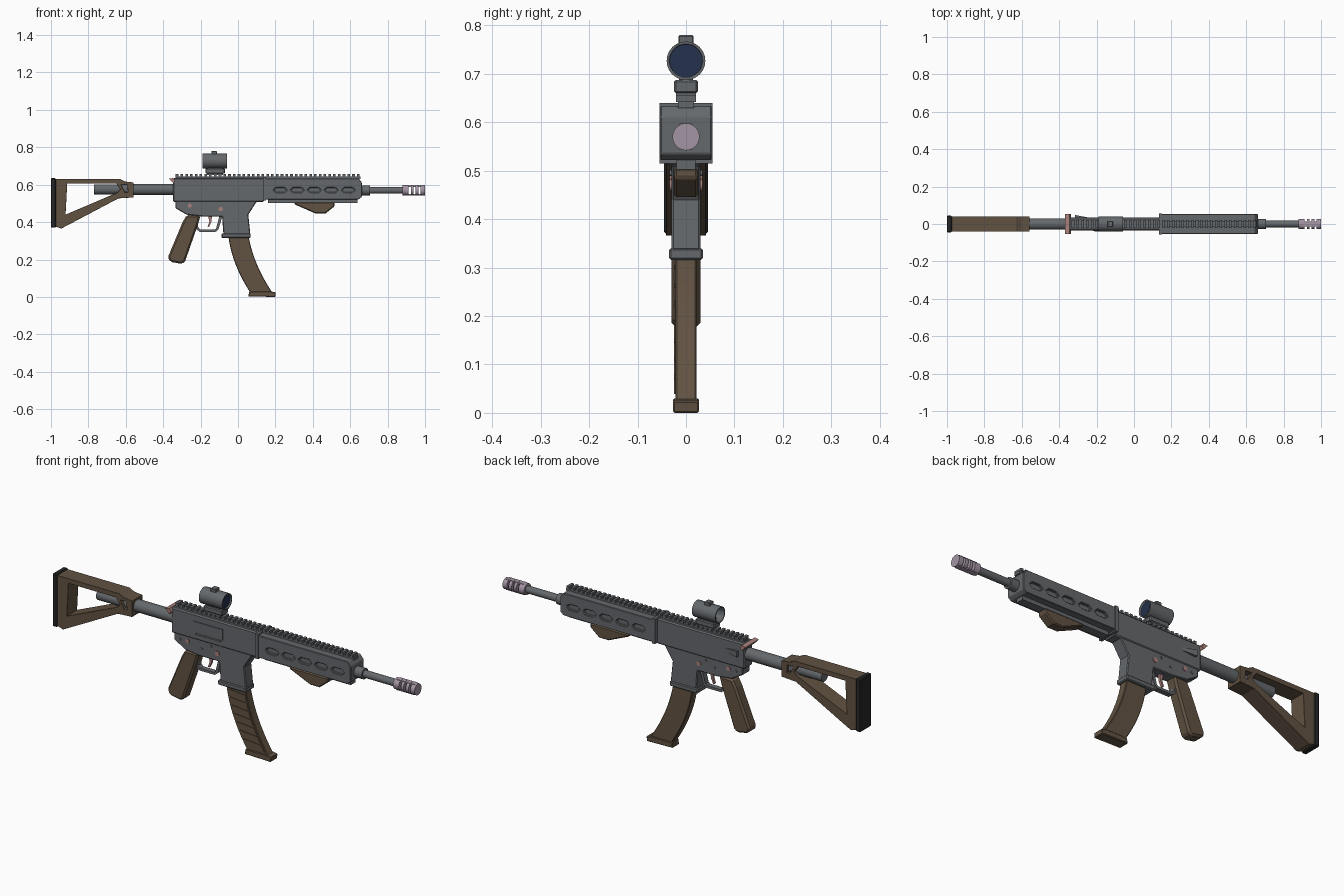
import bpy, bmesh, math
from mathutils import Vector, Matrix

cube = bpy.data.objects.get("Cube")
if cube:
    bpy.data.objects.remove(cube, do_unlink=True)


def material(name, rgb):
    m = bpy.data.materials.new(name)
    m.use_nodes = True
    m.diffuse_color = (*rgb, 1)
    m.node_tree.nodes["Principled BSDF"].inputs["Base Color"].default_value = (*rgb, 1)
    return m


GREY = material("gunmetal grey", (.13, .14, .15))
BROWN = material("brown polymer", (.12, .085, .055))
STEEL = material("pale mauve steel", (.37, .30, .37))
PINK = material("dusty pink", (.40, .22, .20))
BLACK = material("black rubber", (.02, .02, .02))
LENS = material("dark blue glass", (.018, .032, .075))


def finish(name, bm, mat, bevel=0, smooth=False):
    bmesh.ops.recalc_face_normals(bm, faces=bm.faces)
    me = bpy.data.meshes.new(name)
    bm.to_mesh(me)
    bm.free()
    ob = bpy.data.objects.new(name, me)
    bpy.context.collection.objects.link(ob)
    me.materials.append(mat)
    bpy.ops.object.select_all(action='DESELECT')
    bpy.context.view_layer.objects.active = ob
    ob.select_set(True)
    if bevel:
        b = ob.modifiers.new("bevel", 'BEVEL')
        b.width, b.segments, b.limit_method = bevel, 1, 'ANGLE'
        b.angle_limit = math.radians(40)
    if smooth:
        bpy.ops.object.shade_smooth_by_angle(angle=math.radians(35))
    return ob


def add_prism(bm, pts, hw, y=0):
    """Extrude an x-z outline sideways by half width hw about y."""
    face = bm.faces.new([bm.verts.new((x, y - hw, z)) for x, z in pts])
    ext = bmesh.ops.extrude_face_region(bm, geom=[face])
    bmesh.ops.translate(bm, vec=(0, 2 * hw, 0),
                        verts=[v for v in ext["geom"] if isinstance(v, bmesh.types.BMVert)])


def prisms(name, outlines, hw, mat, y=0, bevel=0):
    bm = bmesh.new()
    for pts in outlines:
        add_prism(bm, pts, hw, y)
    return finish(name, bm, mat, bevel)


def rect(x0, x1, z0, z1):
    return [(x0, z0), (x1, z0), (x1, z1), (x0, z1)]


def box(name, x0, x1, z0, z1, hw, mat, y=0, bevel=0):
    return prisms(name, [rect(x0, x1, z0, z1)], hw, mat, y, bevel)


def rod(name, start, end, r, mat, sides=24):
    bm = bmesh.new()
    a, b = Vector(start), Vector(end)
    turn = (b - a).to_track_quat('Z', 'Y').to_matrix().to_4x4()
    bmesh.ops.create_cone(bm, cap_ends=True, segments=sides, radius1=r, radius2=r,
                          depth=(b - a).length, matrix=Matrix.Translation((a + b) / 2) @ turn)
    return finish(name, bm, mat, smooth=True)


def xrod(name, x0, x1, z, r, mat):
    return rod(name, (x0, 0, z), (x1, 0, z), r, mat)


def cut(ob, cutter):
    mod = ob.modifiers.new("cut", 'BOOLEAN')
    mod.operation, mod.solver, mod.object = 'DIFFERENCE', 'EXACT', cutter
    cutter.hide_render = True
    bpy.context.view_layer.objects.active = ob
    bpy.ops.object.modifier_apply(modifier=mod.name)
    bpy.data.objects.remove(cutter, do_unlink=True)


# Skeleton stock with a window and a small hole
stock = prisms("stock", [[(-.977, .63), (-.63, .63), (-.605, .617), (-.559, .612), (-.559, .532),
                          (-.639, .527), (-.944, .366), (-.977, .377)]], .041, BROWN, bevel=.006)
cut(stock, prisms("stock_cutter", [
    [(-.913, .606), (-.65, .606), (-.628, .575), (-.645, .558), (-.922, .44)],
    [(-.625, .6), (-.592, .6), (-.588, .56), (-.605, .56)]], .1, GREY))
box("butt_plate", -1, -.974, .37, .635, .045, BLACK, bevel=.004)
xrod("buffer_tube", -.6, -.33, .575, .03, GREY)
xrod("buffer_tube_end", -.77, -.59, .575, .027, GREY)

# Receiver
box("upper_receiver", -.348, .14, .508, .636, .034, GREY, bevel=.006)
box("receiver_joint", .134, .15, .515, .64, .055, GREY)
prisms("lower_receiver", [[(-.335, .52), (-.335, .475), (-.275, .44), (-.19, .43), (-.085, .43),
                           (-.078, .335), (.066, .335), (.055, .44), (.1, .51), (.1, .52)]],
       .03, GREY, bevel=.004)
box("magazine_well_flare", -.088, .068, .316, .34, .035, GREY, bevel=.004)
port = box("ejection_port_cover", -.22, -.06, .545, .6, .003, GREY, y=-.035)
box("port_hinge", -.21, -.07, .537, .545, .004, GREY, y=-.036)
bm = bmesh.new()
add_prism(bm, [(-.315, .565), (-.315, .595), (-.24, .588), (-.24, .572)], .008, .04)
for v in bm.verts:
    if v.co.y > .04 and v.co.x > -.3:
        v.co.y = .034
finish("forward_assist", bm, GREY)
prisms("charging_handle", [[(-.368, .632), (-.345, .636), (-.336, .62), (-.345, .607)]],
       .053, PINK)
for i, (x, z, r, mat) in enumerate([(-.258, .488, .011, PINK), (-.093, .47, .012, PINK),
                                    (-.3, .485, .006, GREY), (-.18, .47, .006, GREY),
                                    (-.13, .495, .006, GREY)]):
    rod(f"receiver_pin_{i + 1}", (x, -.034, z), (x, .034, z), r, mat, 12)

# Handguard with five recessed slots on both sides
guard = prisms("handguard", [[(.14, .522), (.645, .522), (.662, .535), (.662, .612),
                              (.645, .634), (.14, .634)]], .053, GREY)
bm = bmesh.new()
for i in range(5):
    x0 = .19 + i * .091
    slot = [(x0, .572), (x0 + .014, .558), (x0 + .058, .558),
            (x0 + .072, .572), (x0 + .058, .586), (x0 + .014, .586)]
    for side in (-1, 1):
        add_prism(bm, slot, .012, side * .055)
cut(guard, finish("slot_cutter", bm, GREY))
b = guard.modifiers.new("bevel", 'BEVEL')
b.width, b.segments, b.limit_method = .003, 1, 'ANGLE'
box("lower_rail", .16, .64, .503, .525, .02, GREY)

# Top rail and its teeth
box("top_rail", -.335, .655, .63, .643, .017, GREY)
prisms("rail_teeth", [rect(x, x + .014, .642, .656)
                      for x in (-.333 + i * .0255 for i in range(39))], .021, GREY)

# Barrel and slotted muzzle
xrod("barrel_collar", .65, .705, .57, .027, GREY)
xrod("barrel", .7, .89, .57, .018, GREY)
for i, (x0, x1) in enumerate([(.88, .912), (.924, .938), (.95, .966), (.976, 1)]):
    xrod(f"muzzle_ring_{i + 1}", x0, x1, .57, .028, STEEL)
for label, z in (("top", .593), ("bottom", .547)):
    box(f"muzzle_bridge_{label}", .89, .99, z - .004, z + .004, .013, STEEL)

# Optical sight
box("sight_riser", -.165, -.08, .652, .668, .021, GREY)
box("sight_clamp", -.175, -.07, .66, .687, .025, GREY, bevel=.004)
box("sight_neck", -.16, -.085, .68, .7, .014, GREY)
sight = xrod("sight_tube", -.19, -.06, .727, .04, GREY)
cut(sight, xrod("sight_cutter", -.25, 0, .727, .034, GREY))
xrod("sight_lens", -.075, -.068, .727, .0345, LENS)
box("sight_knob", -.143, -.112, .76, .78, .016, GREY, bevel=.003)

# Grip, trigger and trigger guard
prisms("pistol_grip", [[(-.275, .437), (-.2, .437), (-.215, .385), (-.283, .19), (-.3, .176),
                        (-.362, .188), (-.375, .212), (-.296, .4)]], .03, BROWN, bevel=.009)
tg = prisms("trigger_guard", [[(-.24, .435), (-.222, .362), (-.205, .348), (-.12, .348),
                               (-.105, .36), (-.082, .435)]], .013, GREY)
cut(tg, prisms("trigger_guard_cutter", [[(-.225, .45), (-.212, .37), (-.2, .36), (-.125, .36),
                                         (-.117, .366), (-.095, .45)]], .1, GREY))
prisms("trigger", [[(-.16, .435), (-.138, .435), (-.143, .4), (-.155, .374), (-.163, .376),
                    (-.153, .402)]], .006, PINK)


# Curved magazine: rear and front edges as functions of height
def mag_edges(z):
    t = (.33 - z) / .31
    return -.052 + .035 * t + .085 * t * t, .056 + .05 * t + .08 * t * t


levels = [.33 - .31 * i / 10 for i in range(11)]
prisms("magazine", [[(mag_edges(z)[0], z) for z in levels]
                    + [(mag_edges(z)[1], z) for z in reversed(levels)]], .022, BROWN, bevel=.003)
ribs = []
for i in range(7):
    hi, lo = .305 - i * .038, .275 - i * .038
    a, c = mag_edges(hi), mag_edges(lo)
    ribs.append([(a[0] + .014, hi), (c[0] + .014, lo), (c[1] - .004, lo - .008),
                 (a[1] - .004, hi - .008)])
prisms("magazine_ribs", ribs, .0025, BROWN, y=-.0225)
prisms("magazine_base", [[(.055, .003), (.2, 0), (.202, .024), (.175, .03), (.06, .03)]],
       .027, BROWN, bevel=.003)

# Hand stop under the handguard
prisms("hand_stop", [[(.3, .506), (.516, .506), (.516, .485), (.468, .446), (.415, .446),
                      (.302, .495)]], .025, BROWN, bevel=.005)
